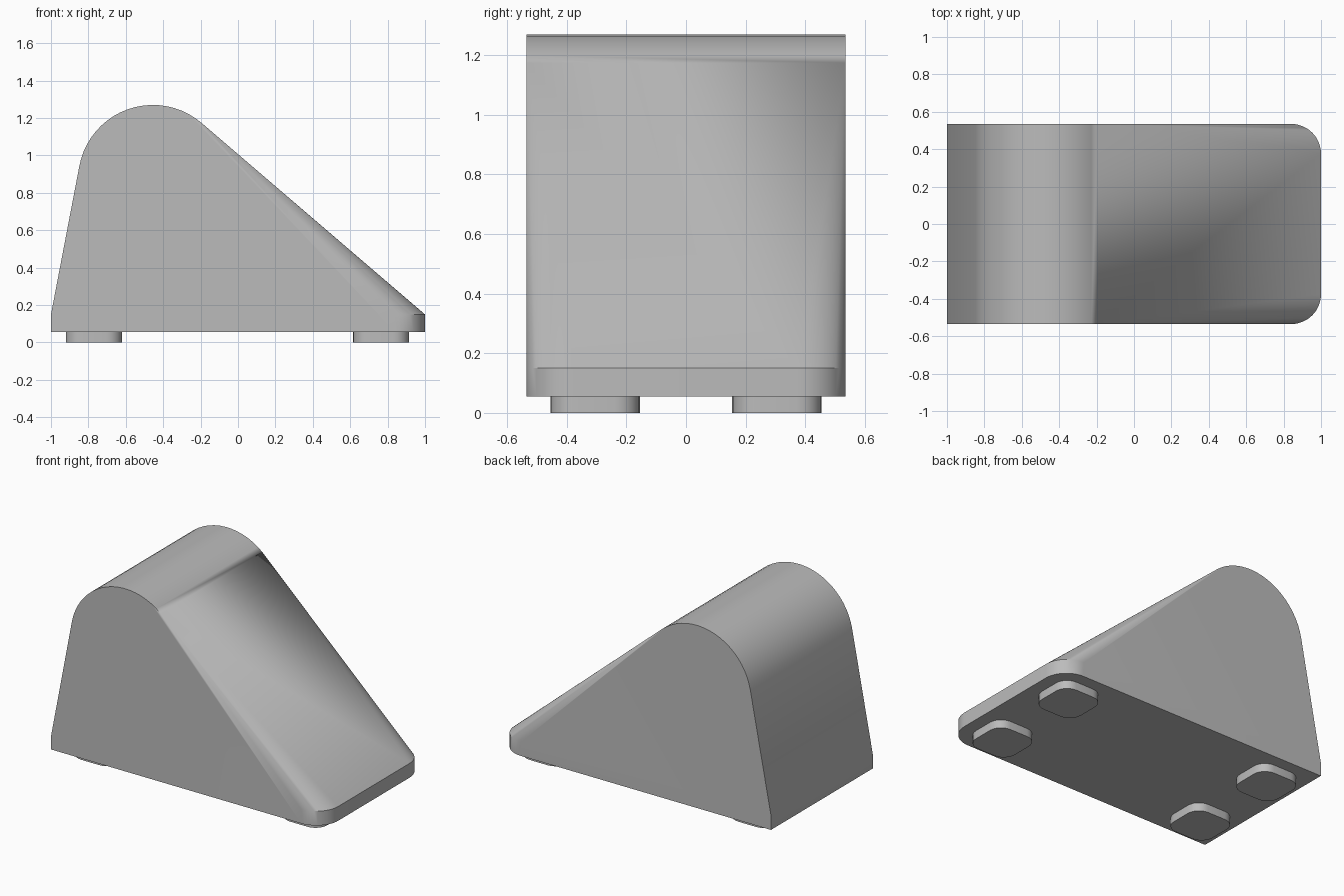
import bpy
import bmesh
from math import sin, cos, pi, radians

cube = bpy.data.objects.get("Cube")
if cube:
    bpy.data.objects.remove(cube)

grey = bpy.data.materials.new("plain_grey")
grey.use_nodes = True
colour = (0.5, 0.5, 0.5, 1)
grey.diffuse_color = colour
grey.node_tree.nodes["Principled BSDF"].inputs["Base Color"].default_value = colour

HALF, BASE, LIP, CORNER = 0.535, 0.055, 0.15, 0.16


def finish(bm, name):
    bmesh.ops.recalc_face_normals(bm, faces=bm.faces)
    mesh = bpy.data.meshes.new(name)
    bm.to_mesh(mesh)
    bm.free()
    mesh.materials.append(grey)
    ob = bpy.data.objects.new(name, mesh)
    bpy.context.collection.objects.link(ob)
    bpy.ops.object.select_all(action='DESELECT')
    ob.select_set(True)
    bpy.context.view_layer.objects.active = ob
    bpy.ops.object.shade_smooth_by_angle(angle=radians(30))
    return ob


def arc(cx, cy, r, start, end, steps):
    angles = [radians(start + (end - start) * i / steps) for i in range(steps + 1)]
    return [(cx + r * cos(a), cy + r * sin(a)) for a in angles]


# Wedge body: round crest, sloped face, tapering cone fillets into the nose corners
bm = bmesh.new()
crest = arc(-0.455, 0.87, 0.4, 169.6, 49.4, 20)
back_profile = [(-1, BASE), (-1, LIP)] + crest
corner = arc(1 - CORNER, HALF - CORNER, CORNER, 90, 0, 12)
sides = []
for s in (-1, 1):
    back = [bm.verts.new((x, s * HALF, z)) for x, z in back_profile]
    upper = [bm.verts.new((x, s * y, LIP)) for x, y in corner]
    lower = [bm.verts.new((x, s * y, BASE)) for x, y in corner]
    bm.faces.new(back + [upper[0], lower[0]])
    for i in range(len(corner) - 1):
        bm.faces.new((back[-1], upper[i], upper[i + 1]))
        bm.faces.new((upper[i], lower[i], lower[i + 1], upper[i + 1]))
    sides.append((back, upper, lower))

(back_a, upper_a, lower_a), (back_b, upper_b, lower_b) = sides
for i in range(len(back_a) - 1):
    bm.faces.new((back_a[i], back_a[i + 1], back_b[i + 1], back_b[i]))
bm.faces.new((back_a[-1], upper_a[-1], upper_b[-1], back_b[-1]))
bm.faces.new((upper_a[-1], lower_a[-1], lower_b[-1], upper_b[-1]))
bm.faces.new([back_a[0]] + lower_a + lower_b[::-1] + [back_b[0]])
finish(bm, "wedge_body")


# Four rounded square feet
def foot(name, cx, cy, half=0.15, r=0.085):
    bm = bmesh.new()
    outline = []
    for k in range(4):
        a = pi / 4 + k * pi / 2
        sx, sy = (1 if cos(a) > 0 else -1), (1 if sin(a) > 0 else -1)
        outline += arc(cx + sx * (half - r), cy + sy * (half - r), r, k * 90, k * 90 + 90, 6)
    face = bm.faces.new([bm.verts.new((x, y, 0)) for x, y in outline])
    ext = bmesh.ops.extrude_face_region(bm, geom=[face], use_keep_orig=True)
    top = [g for g in ext["geom"] if isinstance(g, bmesh.types.BMVert)]
    bmesh.ops.translate(bm, verts=top, vec=(0, 0, BASE))
    finish(bm, name)


for x, end in ((-0.77, "tall_end"), (0.765, "nose_end")):
    for y, side in ((-0.305, "front"), (0.305, "back")):
        foot(f"foot_{end}_{side}", x, y)
